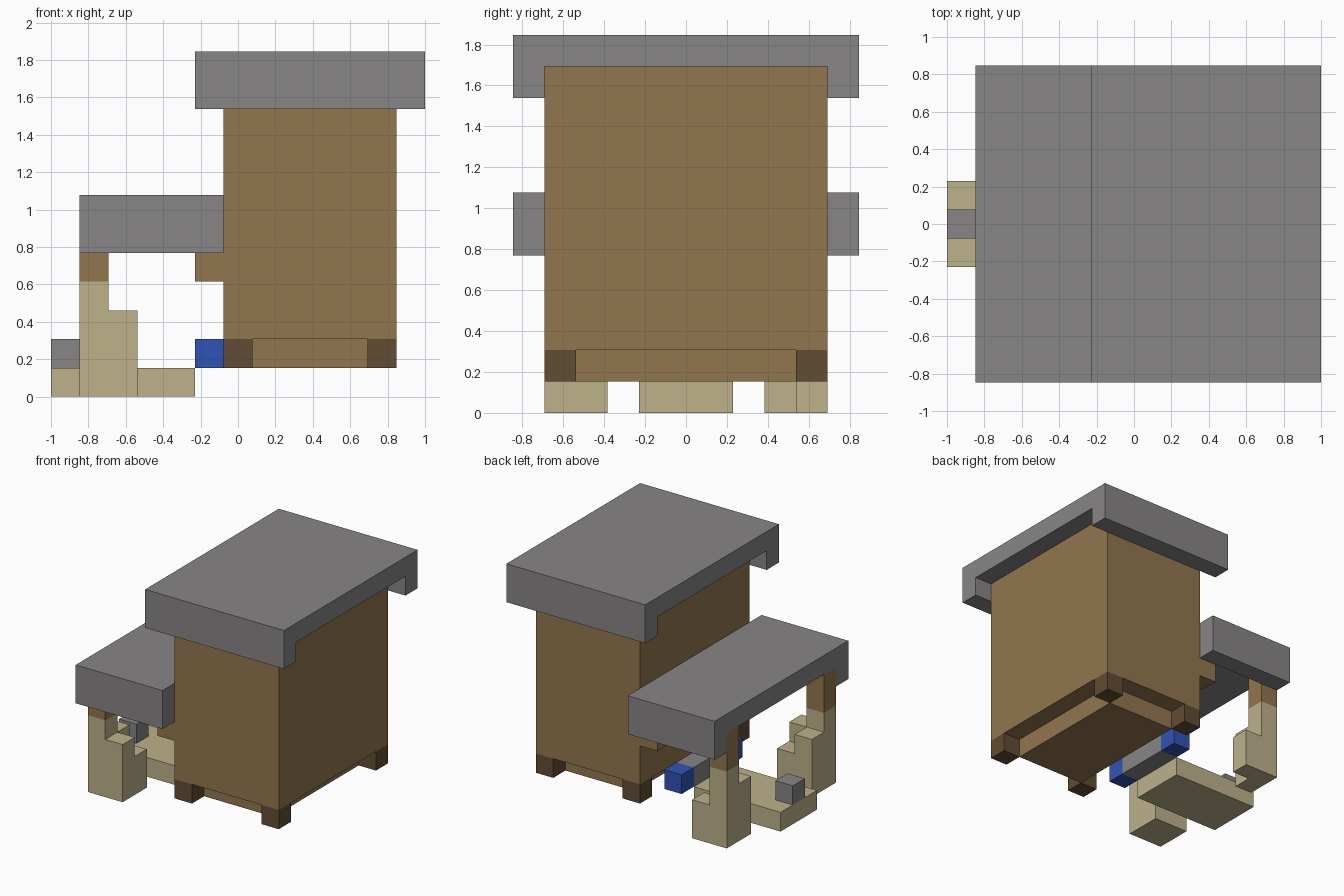
import bpy
import bmesh
from mathutils import Matrix, Vector

U = 2 / 13                       # one block
ORIGIN = Vector((-1, -5.5 * U, 0))

if "Cube" in bpy.data.objects:
    bpy.data.objects.remove(bpy.data.objects["Cube"], do_unlink=True)


def make_material(name, rgb):
    """Flat material from 0-255 display values, stored as linear."""
    lin = []
    for v in rgb:
        c = v / 255
        lin.append(c / 12.92 if c <= 0.04045 else ((c + 0.055) / 1.055) ** 2.4)
    mat = bpy.data.materials.new(name)
    mat.use_nodes = True
    mat.diffuse_color = (*lin, 1)
    bsdf = next(n for n in mat.node_tree.nodes if n.type == "BSDF_PRINCIPLED")
    bsdf.inputs["Base Color"].default_value = (*lin, 1)
    return mat


GREY = make_material("stone_grey", (136, 133, 134))
BROWN = make_material("plank_brown", (146, 118, 78))
DARK = make_material("dark_timber", (97, 77, 51))
TAN = make_material("sandstone_tan", (189, 178, 139))
BLUE = make_material("blue", (48, 84, 180))


def finish(name, bm, mat):
    bmesh.ops.recalc_face_normals(bm, faces=bm.faces)
    mesh = bpy.data.meshes.new(name)
    bm.to_mesh(mesh)
    bm.free()
    mesh.materials.append(mat)
    obj = bpy.data.objects.new(name, mesh)
    bpy.context.collection.objects.link(obj)
    return obj


def blocks(name, mat, *boxes):
    """Each box is (low corner, high corner), counted in blocks."""
    bm = bmesh.new()
    for low, high in boxes:
        low, high = Vector(low), Vector(high)
        place = Matrix.Translation(ORIGIN + (low + high) / 2 * U)
        bmesh.ops.create_cube(bm, size=1, matrix=place @ Matrix.Diagonal(((high - low) * U).to_4d()))
    return finish(name, bm, mat)


def roof(name, x0, x1, z):
    """Channel-shaped roof: a slab with a hanging lip along both eaves."""
    profile = [(0, z), (1, z), (1, z + 1), (10, z + 1),
               (10, z), (11, z), (11, z + 2), (0, z + 2)]
    bm = bmesh.new()
    face = bm.faces.new([bm.verts.new(ORIGIN + Vector((x0, y, h)) * U) for y, h in profile])
    side = bmesh.ops.extrude_face_region(bm, geom=[face])["geom"]
    verts = [g for g in side if isinstance(g, bmesh.types.BMVert)]
    bmesh.ops.translate(bm, verts=verts, vec=((x1 - x0) * U, 0, 0))
    return finish(name, bm, GREY)


def columns(name, mat, heights):
    """Stepped pier: a column of the given height on each (x, y) cell."""
    return blocks(name, mat, *[((x, y, 0), (x + 1, y + 1, h)) for (x, y), h in heights.items()])


# Main house
blocks("house_walls", BROWN, ((6, 1, 2), (12, 10, 11)))
blocks("house_floor", BROWN, ((7, 2, 1), (11, 9, 2)))
for label, y in (("front", 1), ("back", 9)):
    for side, x in (("right", 6), ("left", 11)):
        blocks(f"{label}_{side}_foot", DARK, ((x, y, 1), (x + 1, y + 1, 2)))
roof("house_roof", 5, 13, 10)

# Porch
roof("porch_roof", 1, 6, 5)
for label, y, pot_y in (("front", 1, 3), ("back", 9, 7)):
    blocks(f"{label}_porch_post", BROWN, ((1, y, 4), (2, y + 1, 6)))
    blocks(f"{label}_porch_bracket", BROWN, ((5, y, 4), (6, y + 1, 6)))
    blocks(f"{label}_blue_block", BLUE, ((5, pot_y, 1), (6, pot_y + 1, 2)))
columns("front_pier", TAN, {(1, 1): 4, (1, 2): 3, (2, 1): 3, (2, 2): 2})
columns("back_pier", TAN, {(1, 9): 4, (1, 8): 3, (2, 9): 2})

# Path and steps
blocks("path", TAN, ((0, 4, 0), (5, 7, 1)))
blocks("path_stone", GREY, ((0, 5, 1), (1, 6, 2)))
blocks("door_step", GREY, ((5, 4, 1), (6, 7, 2)))
